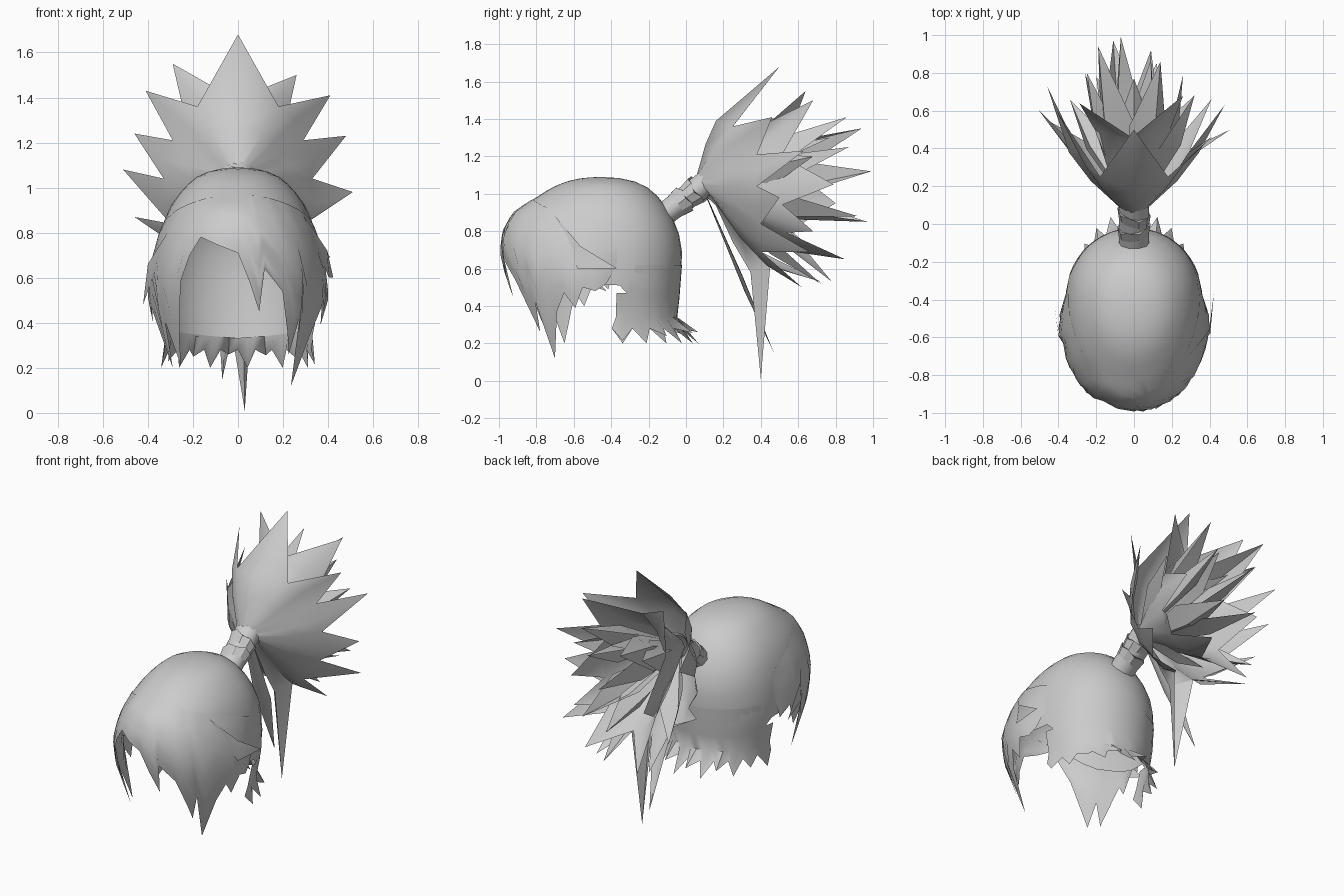
import bpy, bmesh, math
from mathutils import Vector

if "Cube" in bpy.data.objects:
    bpy.data.objects.remove(bpy.data.objects["Cube"])

grey = bpy.data.materials.new("hair_grey")
grey.diffuse_color = (0.6, 0.6, 0.6, 1)
grey.use_nodes = True
grey.node_tree.nodes["Principled BSDF"].inputs["Base Color"].default_value = grey.diffuse_color


def finish(name, verts, faces, angle=50):
    me = bpy.data.meshes.new(name)
    me.from_pydata([tuple(v) for v in verts], [], faces)
    me.materials.append(grey)
    bm = bmesh.new()
    bm.from_mesh(me)
    bmesh.ops.remove_doubles(bm, verts=bm.verts, dist=0.0005)
    bmesh.ops.dissolve_degenerate(bm, edges=bm.edges, dist=0.0005)
    bm.to_mesh(me)
    bm.free()
    ob = bpy.data.objects.new(name, me)
    bpy.context.collection.objects.link(ob)
    bpy.ops.object.select_all(action='DESELECT')
    ob.select_set(True)
    bpy.context.view_layer.objects.active = ob
    bpy.ops.object.shade_smooth_by_angle(angle=math.radians(angle))
    return ob


def lerp_table(table, x):
    for p, q in zip(table, table[1:]):
        if x <= q[0]:
            f = max(0, (x - p[0]) / (q[0] - p[0]))
            return [a + (b - a) * f for a, b in zip(p[1:], q[1:])]
    return list(table[-1][1:])


# head shape: height, half width, front y, back y
TOP, CY = 1.09, -0.45
HEAD = [(1.09, 0, -.45, -.45), (1.08, .10, -.58, -.33), (1.05, .18, -.68, -.23),
        (.98, .255, -.80, -.145), (.9, .31, -.92, -.085), (.8, .345, -.975, -.04),
        (.68, .365, -.99, -.02), (.5, .365, -.95, -.03), (.33, .33, -.88, -.05),
        (.12, .27, -.82, -.10)]
HEAD = [(math.sqrt(TOP - r[0]),) + r[1:] for r in HEAD]


def head(deg, z, sx=1.0, sy=1.0, square=1.0):
    """Point on the head; angle 0 is the front, 90 is +x."""
    a, yf, yb = lerp_table(HEAD, math.sqrt(max(0, TOP - z)))
    t = math.radians(deg)
    c, s = math.cos(t), math.sin(t)
    y = (yf - CY) * c ** square if c > 0 else (yb - CY) * abs(c) ** 0.85
    x = math.copysign(abs(s) ** square, s) * a
    return Vector((x * sx, CY + y * sy, z))


def grid(name, columns, angle=50):
    n = len(columns[0])
    verts = [p for col in columns for p in col]
    faces = [(i * n + j, i * n + j + 1, (i + 1) * n + j + 1, (i + 1) * n + j)
             for i in range(len(columns) - 1) for j in range(n - 1)]
    return finish(name, verts, faces, angle)


# skull cap
CAP_EDGE = [(0, .84), (30, .8), (60, .62), (85, .52), (100, .51), (112, .42),
            (125, .36), (180, .33)]
cols = []
for deg in range(-180, 181, 10):
    zb = lerp_table(CAP_EDGE, abs(deg))[0]
    cols.append([head(deg, TOP - (TOP - zb) * (j / 11) ** 2) for j in range(12)])
grid("skull_cap", cols)

# fringe: angle and height along its jagged lower edge
FRINGE = [(-98, .66), (-93, .49), (-87, .55), (-80, .40), (-75, .47),
          (-62, .20), (-56, .40), (-49, .21), (-43, .34), (-37, .58), (-31, .70),
          (-25, .78), (-12, .745), (0, .71), (6, .58), (12, .45), (15, .64),
          (27, .54), (34, .36), (39, .26), (43, .42), (50, .12), (60, .37),
          (68, .47), (74, .39), (80, .50), (87, .48), (92, .52), (98, .62)]
cols = []
for deg, zb in FRINGE:
    zt = .97 - .22 * (abs(deg) / 108) ** 2
    wide = .10 if abs(deg) < 85 else max(-.03, .10 - .01 * (abs(deg) - 85))
    col = []
    for j in range(9):
        f = j / 8
        z = zt + (zb - zt) * f
        puff = min(1, (zt - z) / .3)
        col.append(head(deg, z, 1.01 + wide * puff, 1.012, 1 - .09 * puff))
    cols.append(col)
grid("fringe", cols)

# loose side locks lying over the fringe
for name, sx, pts in [("side_lock_right", 1, [(60, .88), (78, .72), (98, .60), (76, .60)]),
                      ("side_lock_left", -1, [(60, .80), (76, .66), (92, .48), (74, .54)])]:
    ps = [head(d * sx, z, s, 1.03) for (d, z), s in zip(pts, (1.05, 1.13, 1.17, 1.14))]
    finish(name, ps, [(0, 1, 3), (1, 2, 3)] if sx < 0 else [(0, 3, 1), (1, 3, 2)])

# nape: a close band ending in flared points
cols, spikes = [], 12
for i in range(spikes * 2 + 1):
    deg = 98 + i * 164 / (spikes * 2)
    back = abs(math.cos(math.radians(deg)))
    top = .47 if back < .35 else .62
    if i % 2:
        tip = head(deg, .33, 1.07, 1.0) + Vector((0, -.06 + .18 * back, 0))
        tip.z = .20 + .06 * back * (i % 4 == 1)
    else:
        tip = head(deg, .30, 1.02, 1.02) + Vector((0, -.03 + .06 * back, -.02))
    cols.append([head(deg, top, 1.005, 1.005), head(deg, .44, 1.005, 1.005),
                 head(deg, .34, 1.005, 1.005), tip])
grid("nape_points", cols)

# hair tie: stem with two tilted bands
AXIS = Vector((0, .8, .6)).normalized()
SIDE = Vector((1, 0, 0))
UP = SIDE.cross(AXIS)
START = Vector((0, -.11, .895))


def ring(dist, rx, ry, n=10, tilt=0, wave=0):
    out = []
    for k in range(n + 1):
        t = 2 * math.pi * (k % n) / n
        d = dist + tilt * math.cos(t) + wave * (k % 2)
        out.append(START + AXIS * d + SIDE * rx * math.cos(t) + UP * ry * math.sin(t))
    return out


grid("tie_stem", [ring(0, .08, .066), ring(.28, .08, .07)])
for i, (d, tilt) in enumerate([(.07, .015), (.16, -.02)]):
    grid(f"tie_band_{i + 1}", [ring(d, .081, .069, tilt=tilt),
                               ring(d + .05, .088, .08, tilt=tilt, wave=.015),
                               ring(d + .055, .081, .069, tilt=tilt)], 30)

# ponytail: spiked cups around a flow line that levels out behind the tie
ROOT = Vector((0, .10, 1.03))
FLOW = Vector((0, .97, .15)).normalized()


def outward(p):
    v = p - ROOT
    return v - FLOW * v.dot(FLOW)


def cup(name, rim, width, bulge, spine, fixed={}):
    """Shell from the tie to a closed rim of alternating tips and notches."""
    cols = []
    for i, p in enumerate(rim):
        t = math.pi / 2 - 2 * math.pi * i / (len(rim) - 1)
        base = ROOT + SIDE * width * math.cos(t) + UP * width * math.sin(t)
        mid = base.lerp(p, .97)
        if i % 2 == 0:
            m = (rim[i - 1 if i else -2] + rim[i + 1 if i + 1 < len(rim) else 1]) / 2
            mid = fixed.get(i, m + outward(m).normalized() * spine)
        cols.append([base, base.lerp(mid, .5) + outward(mid) * bulge, mid, p])
    grid(name, cols, 60)


# outer cup: right tips and the notches that follow them, then left tips
TIPS = [(0, .50, 1.68), (.41, .46, 1.41), (.48, .63, 1.23), (.51, .50, .98),
        (.41, .66, .69), (.20, .62, .50), (.03, .40, .01)]
NOTCH = [(.18, .25, 1.36), (.29, .38, 1.21), (.33, .38, 1.04), (.30, .40, .84),
         (.19, .40, .69), (.07, .45, .61)]
TIPS_L = [(-.41, .60, 1.43), (-.46, .73, 1.24), (-.51, .61, 1.08), (-.46, .55, .87),
          (-.24, .72, .53)]
rim = []
for t, n in zip(TIPS, NOTCH):
    rim += [Vector(t), Vector(n)]
rim.append(Vector(TIPS[-1]))
for i in range(5, -1, -1):
    x, y, z = NOTCH[i]
    rim += [Vector((-x, y, z)), Vector(TIPS_L[i - 1] if i else TIPS[0])]
crown = Vector((0, .16, 1.39))
cup("ponytail_cup", rim, .075, .07, .035,
    {0: crown, 24: crown, 12: Vector((.02, .345, .58))})

# inner cup, clockwise from the upper right
INNER = [Vector(p) for p in [(.26, .68, 1.50), (.26, .79, 1.05), (.32, .68, .80),
         (.12, .85, .65), (-.20, .78, .53), (-.26, .80, .95), (-.29, .64, 1.55)]]
rim = []
for a, b in zip(INNER, INNER[1:] + INNER[:1]):
    rim += [a, ROOT + ((a + b) / 2 - ROOT) * .65 + outward((a + b) / 2) * .1]
rim.append(INNER[0])
cup("ponytail_inner_cup", rim, .055, .05, .03)

# core spikes: folded leaves, tip position and half width
LEAVES = [(.14, .86, 1.41, .11), (-.19, .94, 1.35, .12), (.09, .87, 1.25, .10),
          (-.07, .99, 1.12, .11), (-.11, .97, .85, .11), (.09, .92, .88, .10),
          (0, .77, 1.30, .11), (-.07, .47, .15, .06), (.08, .72, .52, .09),
          (-.34, .66, .72, .10), (-.25, .80, 1.28, .10), (.32, .68, 1.20, .10)]
for i, (x, y, z, w) in enumerate(LEAVES):
    tip = Vector((x, y, z))
    d = tip - ROOT
    out = outward(tip).normalized()
    across = d.cross(out).normalized()
    base = ROOT + out * .03
    mid = base.lerp(tip, .55) + out * .05
    verts = [base - across * .03, base + out * .015, base + across * .03,
             mid - across * w - out * .08, mid + out * .01, mid + across * w - out * .08, tip]
    finish(f"ponytail_spike_{i + 1}", verts,
           [(0, 3, 4, 1), (1, 4, 5, 2), (3, 6, 4), (4, 6, 5)], 40)

# consistent facing: each shell looks away from its own centre line
for ob in bpy.data.objects:
    pony = ob.name.startswith(("ponytail", "tie"))
    bm = bmesh.new()
    bm.from_mesh(ob.data)
    bmesh.ops.recalc_face_normals(bm, faces=bm.faces)
    score = 0
    for f in bm.faces:
        c = f.calc_center_median()
        v = outward(c) if pony else c - Vector((0, CY, .6))
        score += f.normal.dot(v) * f.calc_area()
    if score < 0:
        bmesh.ops.reverse_faces(bm, faces=bm.faces)
    bm.to_mesh(ob.data)
    bm.free()
